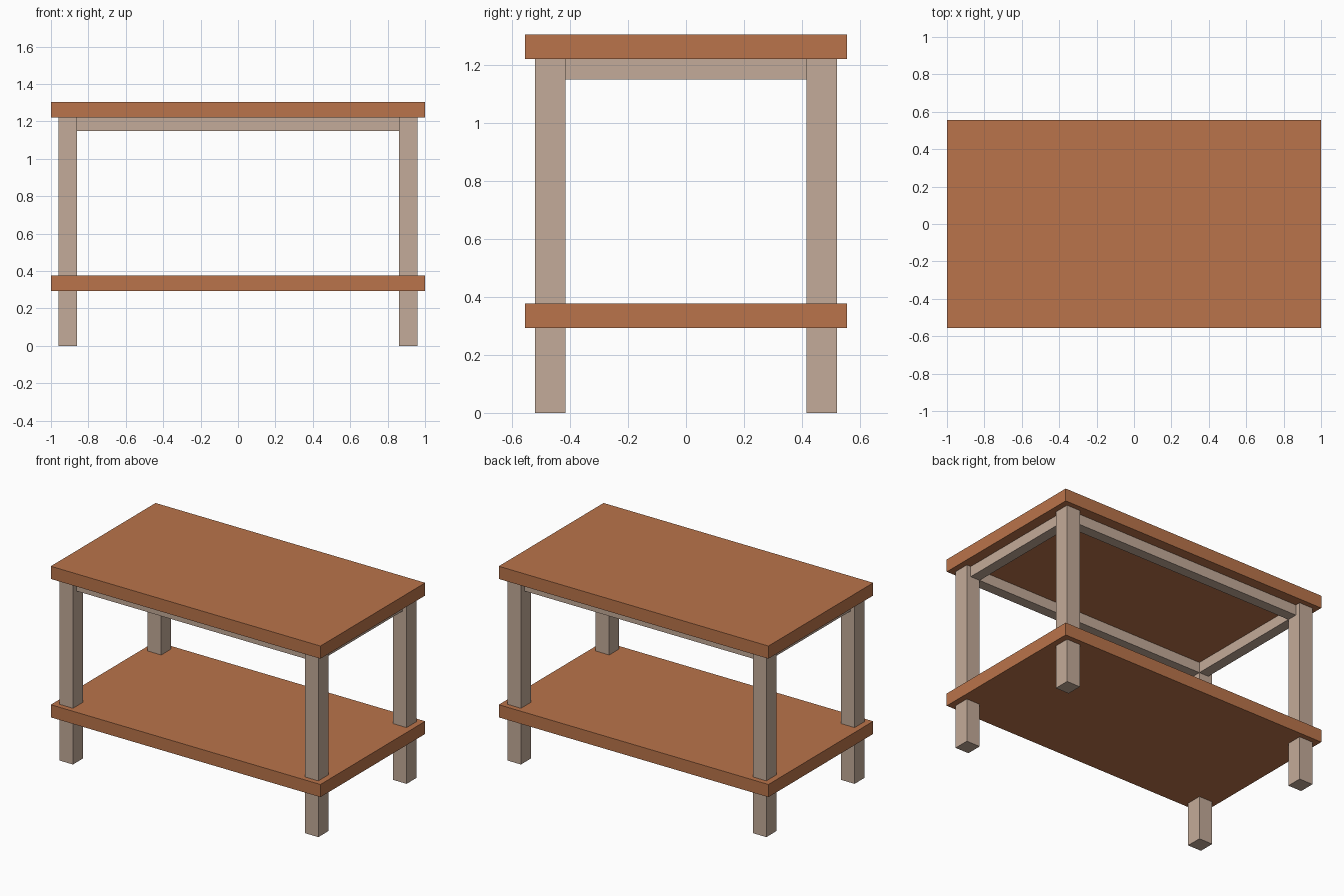
import bpy

cube = bpy.data.objects.get("Cube")
if cube:
    bpy.data.objects.remove(cube, do_unlink=True)


def make_material(name, rgb):
    mat = bpy.data.materials.new(name)
    mat.use_nodes = True
    mat.diffuse_color = (*rgb, 1)
    mat.node_tree.nodes["Principled BSDF"].inputs["Base Color"].default_value = (*rgb, 1)
    return mat


def box(name, low, high, mat):
    """Axis-aligned box between two corners."""
    centre = [(a + b) / 2 for a, b in zip(low, high)]
    bpy.ops.mesh.primitive_cube_add(size=1, location=centre)
    obj = bpy.context.object
    obj.name = name
    obj.scale = [b - a for a, b in zip(low, high)]
    bpy.ops.object.transform_apply(location=False, rotation=False, scale=True)
    obj.data.materials.append(mat)
    return obj


wood = make_material("warm brown wood", (0.491, 0.174, 0.069))
frame = make_material("pale beige wood", (0.552, 0.407, 0.319))

HALF_X, HALF_Y = 1.0, 0.555
LEG_X, LEG_Y = (0.86, 0.96), (0.415, 0.52)
RAIL = 0.07
UNDERSIDE = 1.22

# Table top and lower shelf
for name, low, high in (("table_top", UNDERSIDE, 1.305), ("lower_shelf", 0.292, 0.377)):
    box(name, (-HALF_X, -HALF_Y, low), (HALF_X, HALF_Y, high), wood)

# Legs
for side_x, sx in (("right", -1), ("left", 1)):
    for side_y, sy in (("front", -1), ("back", 1)):
        xs = sorted(sx * v for v in LEG_X)
        ys = sorted(sy * v for v in LEG_Y)
        box(f"{side_y}_{side_x}_leg", (xs[0], ys[0], 0), (xs[1], ys[1], UNDERSIDE), frame)

# Long rails under the top, flush with the inner faces of the legs
for side, s in (("front", -1), ("back", 1)):
    ys = sorted((s * LEG_Y[0], s * (LEG_Y[0] + RAIL)))
    box(f"{side}_rail", (-LEG_X[0], ys[0], UNDERSIDE - RAIL),
        (LEG_X[0], ys[1], UNDERSIDE), frame)

# Short rails under the top
for side, s in (("right", -1), ("left", 1)):
    xs = sorted((s * LEG_X[0], s * (LEG_X[0] + RAIL)))
    box(f"{side}_rail", (xs[0], -LEG_Y[0], UNDERSIDE - RAIL),
        (xs[1], LEG_Y[0], UNDERSIDE), frame)
